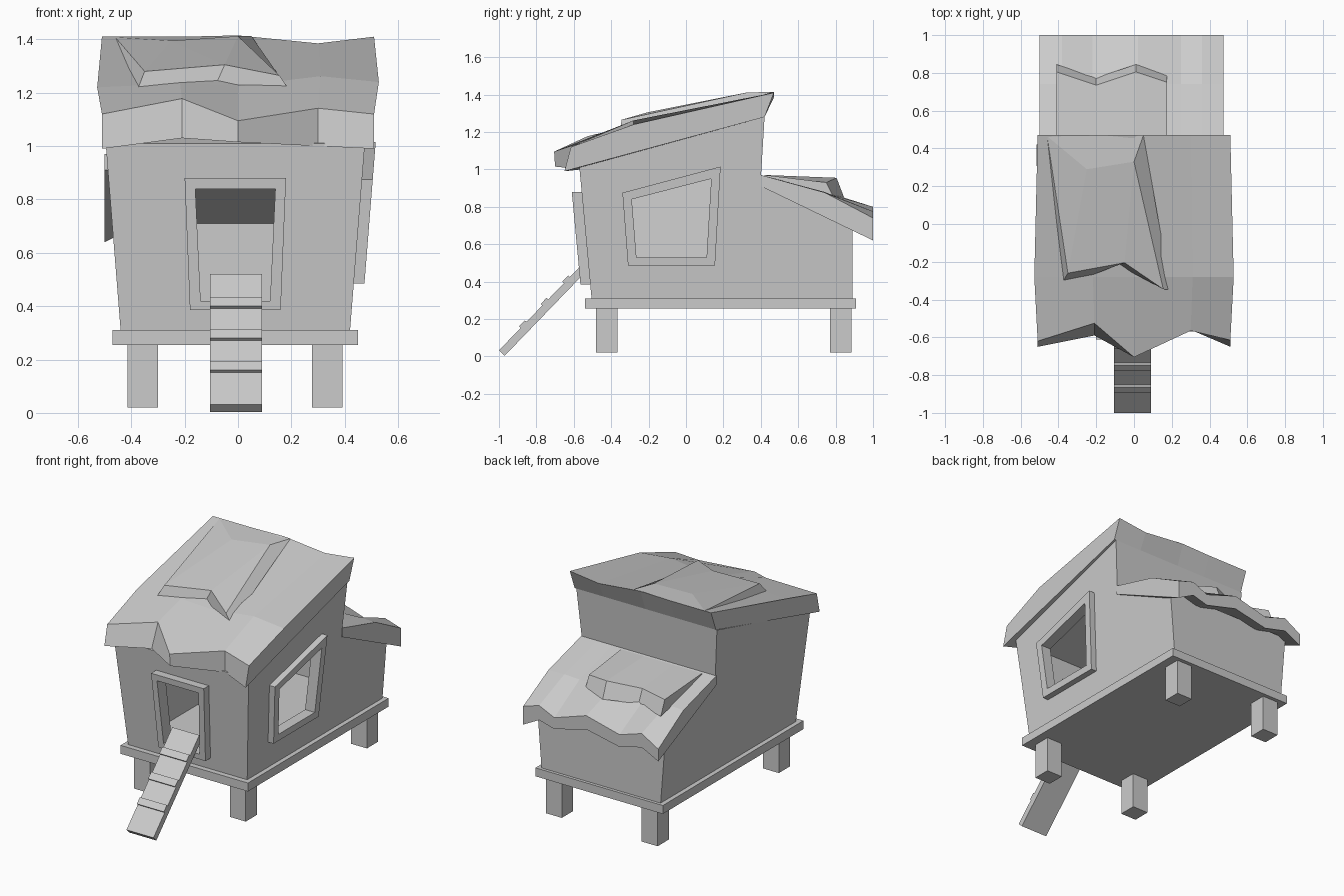
import bpy, bmesh, math

if "Cube" in bpy.data.objects:
    bpy.data.objects.remove(bpy.data.objects["Cube"])


def make(name, verts, faces):
    bm = bmesh.new()
    vs = [bm.verts.new(v) for v in verts]
    for f in faces:
        bm.faces.new([vs[i] for i in f])
    bmesh.ops.recalc_face_normals(bm, faces=bm.faces[:])
    me = bpy.data.meshes.new(name)
    bm.to_mesh(me)
    bm.free()
    ob = bpy.data.objects.new(name, me)
    bpy.context.collection.objects.link(ob)
    return ob


def loft(name, rings, closed=False):
    """Skin equal-length closed sections; cap the ends or join them in a loop."""
    n, m = len(rings[0]), len(rings)
    faces = [(i * n + j, i * n + (j + 1) % n,
              (i + 1) % m * n + (j + 1) % n, (i + 1) % m * n + j)
             for i in range(m if closed else m - 1) for j in range(n)]
    if not closed:
        faces += [tuple(range(n)), tuple(range((m - 1) * n, m * n))]
    return make(name, [p for r in rings for p in r], faces)


def box(name, x0, x1, y0, y1, z0, z1):
    return loft(name, [[(x0, y0, z), (x1, y0, z), (x1, y1, z), (x0, y1, z)] for z in (z0, z1)])


def half_w(z):
    return 0.43 + 0.055 * (z - 0.31) / 0.69


def on_front(a, z, d):
    return (a, -0.505 - 0.065 * (z - 0.31) / 0.69 - d, z)


def on_right(a, z, d):
    return (-0.01 + half_w(z) + d, a, z)


def shell(name, profile, inset):
    return loft(name, [[(-0.01 + s * (half_w(z) - inset), y, z) for y, z in profile]
                       for s in (-1, 1)])


# Floor and legs
box("floor_slab", -0.47, 0.45, -0.54, 0.91, 0.255, 0.31)
for side, x in (("left", -0.415), ("right", 0.277)):
    for end, y in (("front", -0.48), ("back", 0.77)):
        box(f"{end}_{side}_leg", x, x + 0.115, y, y + 0.115, 0.02, 0.26)

# Hollow flared walls with door and window openings
walls = shell("walls", [(-.505, .31), (.89, .31), (.89, .73), (.40, .95), (.42, 1.28), (-.57, 1.01)], 0)
door_out = [(-.20, .88), (.18, .88), (.16, .385), (-.18, .385)]
door_in = [(-.16, .84), (.14, .84), (.12, .42), (-.14, .42)]
win_out = [(-.34, .875), (.185, 1.015), (.155, .485), (-.31, .485)]
win_in = [(-.29, .84), (.135, .95), (.11, .53), (-.265, .53)]
cutters = [
    shell("cavity_cutter", [(-.475, .32), (.86, .32), (.86, .71), (.37, .92), (.39, 1.24), (-.535, .98)], 0.03),
    loft("door_cutter", [[on_front(a, z, d) for a, z in door_in] for d in (-.1, .1)]),
    loft("window_cutter", [[on_right(a, z, d) for a, z in win_in] for d in (-.1, .1)]),
]
bpy.context.view_layer.objects.active = walls
for c in cutters:
    c.hide_render = True
    mod = walls.modifiers.new("cut", 'BOOLEAN')
    mod.object, mod.operation, mod.solver = c, 'DIFFERENCE', 'EXACT'
    bpy.ops.object.modifier_apply(modifier=mod.name)
    bpy.data.objects.remove(c)


# Frames around the openings
def frame(name, outer, inner, place, depth):
    loft(name, [[place(*o, -.01), place(*o, depth), place(*i, depth), place(*i, -.01)]
                for o, i in zip(outer, inner)], closed=True)


frame("door_frame", door_out, door_in, on_front, 0.052)
frame("window_frame", win_out, win_in, on_right, 0.04)

# Main roof: wavy thatch, section per column = front lip, ridge, back
cols = [(-.51, -.65, .99, -.62, 1.12, 1.22, 1.41),
        (-.21, -.59, 1.03, -.525, 1.178, 1.235, 1.41),
        (0.0, -.70, 1.015, -.705, 1.095, 1.225, 1.415),
        (.30, -.56, 1.0, -.565, 1.142, 1.262, 1.385),
        (.51, -.65, .99, -.615, 1.12, 1.24, 1.41)]
loft("main_roof", [[(x, y0, z0), (x, y1, z1), (x * 1.035, -.28, zm), (x, .47, zb), (x, .42, 1.28)]
                   for x, y0, z0, y1, z1, zm, zb in cols])

# Raised thatch layer on the main roof
make("main_roof_layer",
     [(-.395, -.335, 1.165), (-.09, -.215, 1.215), (.195, -.35, 1.205), (.05, .47, 1.413), (-.46, .465, 1.408),
      (-.35, -.26, 1.28), (-.05, -.205, 1.305), (.155, -.345, 1.265), (0, .33, 1.412), (-.25, .29, 1.395)],
     [(0, 1, 6, 5), (1, 2, 7, 6), (2, 3, 8, 7), (3, 4, 9, 8), (4, 0, 5),
      (5, 6, 9), (6, 7, 8), (6, 8, 9), (4, 5, 9), (0, 4, 3, 2, 1)])

# Back lean-to roof with a zigzag lip
lip = [(-.50, .72, .64), (-.38, .79, .70), (-.22, .74, .66), (.02, .80, .71),
       (.25, .725, .65), (.36, .775, .68), (.475, .74, .62)]
loft("back_roof", [[(x, 1.0, zb), (x, 1.0, zt), (x, .74, .81 + .09 * zt), (x, .40, .97), (x, .40, .91)]
                   for x, zt, zb in lip])

# Raised thatch layer on the back roof
loft("back_roof_layer", [[(x, .42, .95), (x, .42, .97), (x, yf - .04, zt), (x, yf, .85)]
                         for x, yf, zt in ((-.41, .845, .945), (-.20, .775, .935),
                                           (.01, .845, .955), (.175, .79, .93))])

# Entrance ramp with cleats
d = math.radians(46)


def ramp_part(name, s0, s1, t0, t1, x0=-.105, x1=.09):
    def p(x, s, t):
        return (x, -.97 + s * math.cos(d) - t * math.sin(d), .003 + s * math.sin(d) + t * math.cos(d))
    loft(name, [[p(x, s0, t0), p(x, s1, t0), p(x, s1, t1), p(x, s0, t1)] for x in (x0, x1)])


ramp_part("ramp", 0, .68, 0, .042)
for i, z in enumerate((.15, .27, .39)):
    s = (z - .03) / math.sin(d)
    ramp_part(f"ramp_cleat_{i + 1}", s, s + .045, .04, .054)
